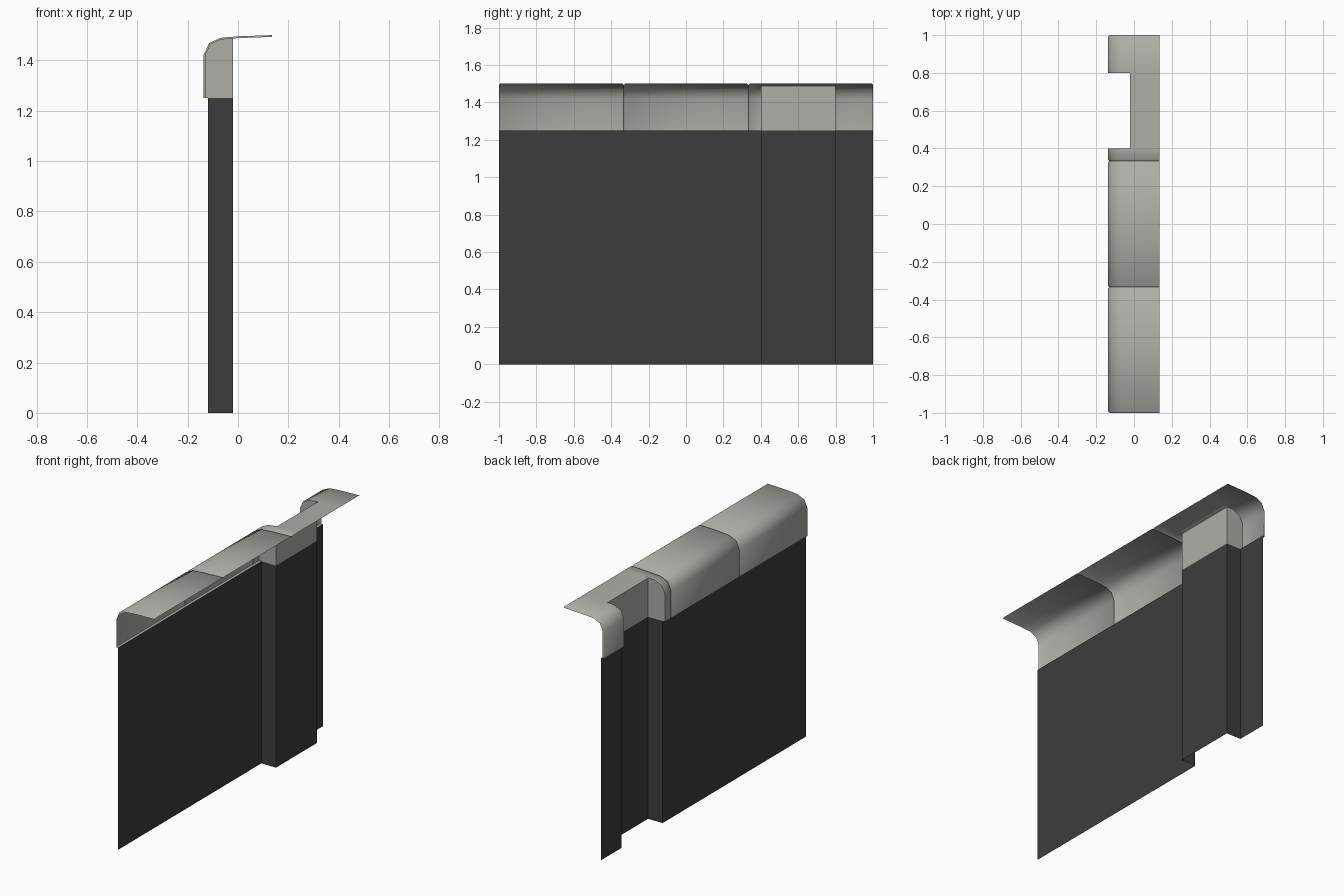
import bpy
import bmesh
from math import sin, cos, radians

cube = bpy.data.objects.get("Cube")
if cube:
    bpy.data.objects.remove(cube, do_unlink=True)


def material(name, rgb):
    mat = bpy.data.materials.new(name)
    mat.use_nodes = True
    mat.diffuse_color = (*rgb, 1)
    mat.node_tree.nodes["Principled BSDF"].inputs["Base Color"].default_value = (*rgb, 1)
    return mat


grey = material("warm grey", (0.43, 0.42, 0.39))
charcoal = material("charcoal", (0.046, 0.046, 0.046))


def finish(name, bm, mat, angle=None):
    mesh = bpy.data.meshes.new(name)
    bm.to_mesh(mesh)
    bm.free()
    mesh.materials.append(mat)
    if angle:
        mesh.polygons.foreach_set("use_smooth", [True] * len(mesh.polygons))
        mesh.set_sharp_from_angle(angle=radians(angle))
    bpy.context.collection.objects.link(bpy.data.objects.new(name, mesh))


def skin(bm, rings, keep=lambda face_centre: True):
    """Join neighbouring rows of points with quads."""
    rows = [[bm.verts.new(p) for p in ring] for ring in rings]
    for a, b in zip(rows, rows[1:]):
        for i in range(len(a) - 1):
            quad = (a[i], b[i], b[i + 1], a[i + 1])
            centre = sum((v.co for v in quad), quad[0].co * 0) / 4
            if keep(centre):
                bm.faces.new(quad)
    bmesh.ops.delete(bm, geom=[v for v in bm.verts if not v.link_faces], context="VERTS")


WALL_X, NICHE_X, LIP_X = -0.12, -0.02, -0.003
NICHE = (0.4, 0.8)
TOP = 1.25
BEVEL = 0.007

# Dark wall sheet that steps around the niche
plan = [(WALL_X, -1), (WALL_X, NICHE[0]), (NICHE_X, NICHE[0]),
        (NICHE_X, NICHE[1]), (WALL_X, NICHE[1]), (WALL_X, 1)]
bm = bmesh.new()
skin(bm, [[(x, y, z) for z in (0, TOP)] for x, y in plan])
finish("wall", bm, charcoal)

# Coping cross-section: x, z and outward direction in degrees
profile = [(-0.137, TOP, 0), (-0.137, 1.42, 0), (-0.115, 1.468, 45),
           (-0.07, 1.489, 75), (LIP_X, 1.495, 90), (0.135, 1.5, 90)]


def section(y, inset=0):
    pts = [(x + inset * cos(radians(d)), y, z - inset * sin(radians(d)))
           for x, z, d in profile]
    return [(WALL_X, y, TOP)] + pts


def outside_niche(c):
    return not (NICHE[0] < c.y < NICHE[1] and c.x < LIP_X)


# Three coping lengths with softened ends, the last one cut by the niche
for n, name in enumerate(("front_coping", "middle_coping", "back_coping")):
    start = -1 + n * 2 / 3
    end = start + 2 / 3
    cuts = NICHE if n == 2 else ()
    rings = [section(start, BEVEL), section(start + BEVEL)]
    rings += [section(y) for y in cuts]
    rings += [section(end - BEVEL), section(end, BEVEL)]
    bm = bmesh.new()
    skin(bm, rings, outside_niche)
    finish(name, bm, grey, 50)

# Niche lining: back panel, sloping lip and two cheeks
lip_z = 1.489
bm = bmesh.new()
skin(bm, [[(NICHE_X, y, TOP), (NICHE_X, y, lip_z), (LIP_X, y, 1.495)] for y in NICHE])
for y in NICHE:
    cheek = [(x, y, z) for x, z, d in profile[:4]]
    cheek += [(NICHE_X, y, lip_z + 0.004), (NICHE_X, y, TOP)]
    bm.faces.new([bm.verts.new(p) for p in cheek])
finish("niche_lining", bm, grey)
